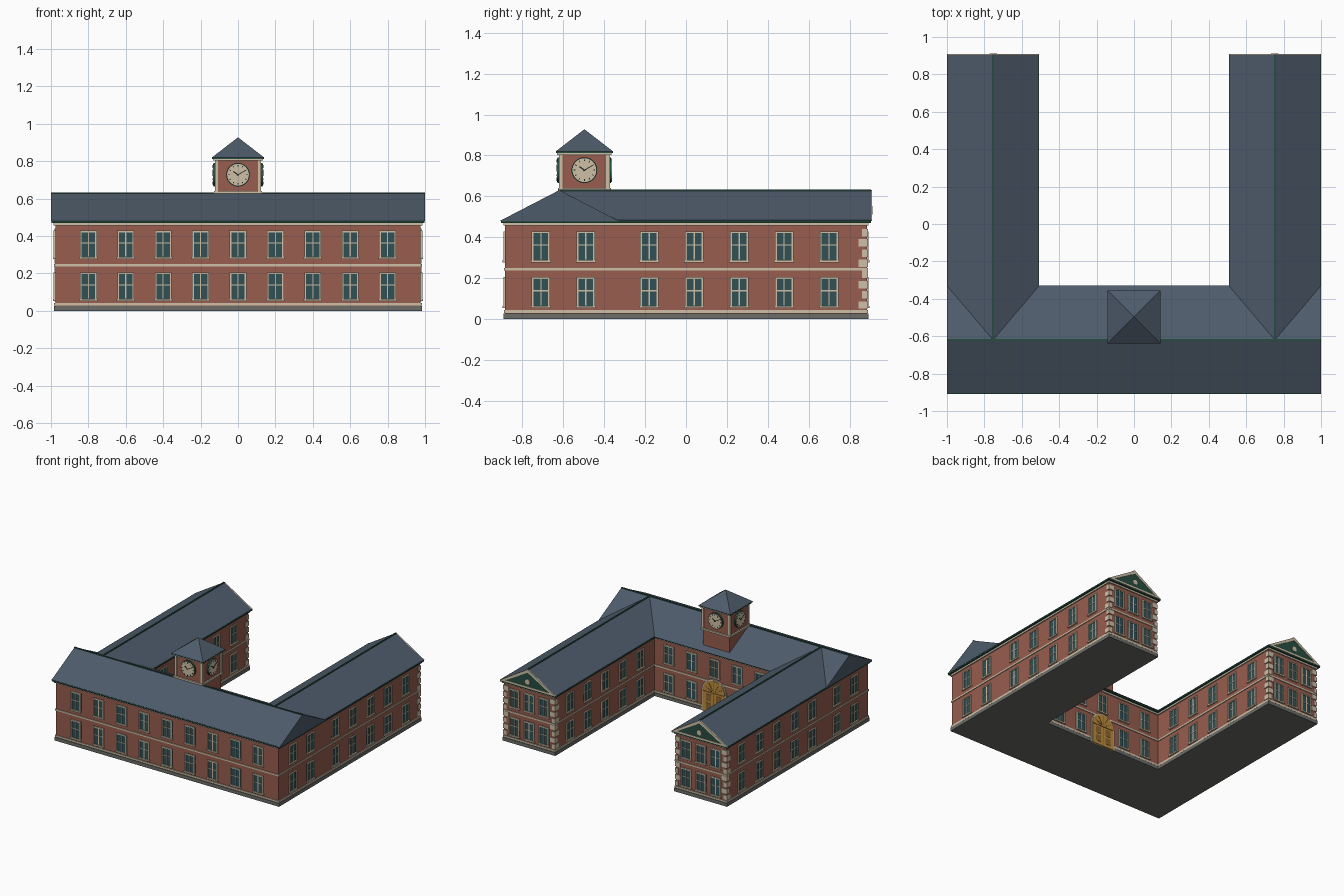
import bpy, bmesh
from math import sin, cos, pi, radians
from mathutils import Matrix, Vector

if "Cube" in bpy.data.objects:
    bpy.data.objects.remove(bpy.data.objects["Cube"])

COLORS = {
    "brick": (0.31, 0.11, 0.075), "slate": (0.075, 0.105, 0.145),
    "cream": (0.62, 0.53, 0.39), "glass": (0.03, 0.08, 0.09),
    "green": (0.02, 0.075, 0.05), "gold": (0.50, 0.26, 0.05),
    "gold_dark": (0.27, 0.13, 0.03), "stone": (0.15, 0.15, 0.14),
    "black": (0.015, 0.015, 0.015),
}
MATS = {}
for n, c in COLORS.items():
    MATS[n] = bpy.data.materials.new(n)
    MATS[n].diffuse_color = (*c, 1)

PARTS = {}
I = Matrix.Identity(4)


def part(name, mat):
    return PARTS.setdefault(name, (bmesh.new(), mat))[0]


def prism(bm, pts, direction, M=I):
    """Extrude a planar polygon along a vector."""
    vs = [bm.verts.new(M @ Vector(p)) for p in pts]
    f = bm.faces.new(vs)
    r = bmesh.ops.extrude_face_region(bm, geom=[f], use_keep_orig=True)
    d = M.to_3x3() @ Vector(direction)
    for e in r["geom"]:
        if isinstance(e, bmesh.types.BMVert):
            e.co += d


def box(bm, lo, hi, M=I):
    (x0, y0, z0), (x1, y1, z1) = lo, hi
    prism(bm, [(x0, y0, z0), (x1, y0, z0), (x1, y1, z0), (x0, y1, z0)], (0, 0, z1 - z0), M)


def place(x, y, z, deg):
    """Local -y points out of the wall, local x is the viewer's right."""
    return Matrix.Translation((x, y, z)) @ Matrix.Rotation(radians(deg), 4, 'Z')


# U-shaped storeys, bands and gutter
WX, WY, IX, IY = 0.977, 0.885, 0.53, -0.36


def u_slab(name, mat, off, z0, z1):
    ox, oy, ix, iy = WX + off, WY + off, IX - off, IY + off
    pts = [(-ox, -oy), (ox, -oy), (ox, oy), (ix, oy), (ix, iy), (-ix, iy), (-ix, oy), (-ox, oy)]
    prism(part(name, mat), [(x, y, z0) for x, y in pts], (0, 0, z1 - z0))


u_slab("plinth", "stone", 0.008, 0, 0.027)
u_slab("brick_walls", "brick", 0, 0.027, 0.475)
u_slab("base_band", "cream", 0.006, 0.029, 0.043)
u_slab("string_course", "cream", 0.006, 0.238, 0.25)
u_slab("cornice", "cream", 0.009, 0.457, 0.47)
u_slab("gutter", "green", 0.021, 0.47, 0.483)

# Gabled roofs with ridge caps
Z0, Z1, RX = 0.48, 0.63, 0.753
prism(part("front_roof", "slate"), [(-1, -0.91, Z0), (-1, -0.62, Z1), (-1, -0.33, Z0)], (2, 0, 0))
box(part("ridge_caps", "green"), (-1, -0.625, Z1 - 0.006), (1, -0.615, Z1 + 0.003))
for s in (-1, 1):
    tri = [(s * 0.507, Z0), (s * RX, Z1), (s * 1.0, Z0)]
    prism(part("wing_roofs", "slate"), [(x, -0.62, z) for x, z in tri], (0, 1.524, 0))
    box(part("ridge_caps", "green"), (s * RX - 0.005, -0.62, Z1 - 0.006), (s * RX + 0.005, 0.904, Z1 + 0.003))
    # Pediment on the wing end
    c = (s * RX, Z0 + 0.052)
    inner = [(c[0] + (x - c[0]) * 0.78, c[1] + (z - c[1]) * 0.74) for x, z in tri]
    prism(part("pediment_panels", "green"), [(x, 0.90, z) for x, z in inner], (0, 0.006, 0))
    for i in range(3):
        j = (i + 1) % 3
        q = [tri[i], tri[j], inner[j], inner[i]]
        prism(part("pediment_trim", "cream"), [(x, 0.90, z) for x, z in q], (0, 0.009, 0))
    disc = [(c[0] + 0.02 * cos(a * pi / 8), 0.90, c[1] + 0.02 * sin(a * pi / 8)) for a in range(16)]
    prism(part("pediment_roundels", "cream"), disc, (0, 0.012, 0))
    # Corner quoins on the wing end
    for cx, inw in ((s * WX, -s), (s * IX, s)):
        for k in range(8):
            z = 0.05 + k * 0.05 + (0.004 if k > 3 else 0)
            lx, ly = (0.042, 0.024) if k % 2 else (0.024, 0.042)
            xs = sorted((cx - inw * 0.005, cx + inw * lx))
            box(part("quoins", "cream"), (xs[0], WY - ly, z), (xs[1], WY + 0.005, z + 0.036))


# Casement windows
def window(M, w=0.09, h=0.148):
    fr, a, t, d = part("window_frames", "cream"), w / 2, 0.009, -0.009
    box(part("window_glass", "glass"), (-a, -0.003, 0), (a, 0.01, h), M)
    for x in (-a, a - t):
        box(fr, (x, d, 0), (x + t, 0.01, h), M)
    box(fr, (-a + t, d, h - t), (a - t, 0.01, h), M)
    box(fr, (-a - 0.004, d - 0.004, -0.004), (a + 0.004, 0.01, t - 0.002), M)
    box(fr, (-0.003, -0.006, t), (0.003, 0.01, h - t), M)
    box(fr, (-a + t, -0.0055, h * 0.53), (a - t, 0.01, h * 0.53 + 0.005), M)


for z in (0.057, 0.281):
    for i in range(-4, 5):
        window(place(i * 0.2, -WY, z, 0))
    for i in range(-2, 3):
        if i or z > 0.2:
            window(place(i * 0.2, IY, z, 180))
    for s in (-1, 1):
        for y in (-0.71, -0.49, -0.18, 0.04, 0.26, 0.48, 0.70):
            window(place(s * WX, y, z, s * 90))
            if y > -0.3:
                window(place(s * IX, y, z, -s * 90))
        for i in (-1, 0, 1):
            window(place(s * RX + i * 0.13, WY, z, 180))


# Arched courtyard door
def arch(name, mat, r, spring, depth):
    pts = [(r, 0, 0)] + [(r * cos(a * pi / 14), 0, spring + r * sin(a * pi / 14)) for a in range(15)] + [(-r, 0, 0)]
    prism(part(name, mat), pts, (0, -depth, 0), place(0, IY, 0.0, 180))


D = place(0, IY, 0, 180)
arch("door_surround", "cream", 0.108, 0.16, 0.010)
arch("arched_door", "gold", 0.098, 0.16, 0.013)
dt = part("door_panels", "gold_dark")
box(dt, (-0.003, -0.015, 0.01), (0.003, 0, 0.16), D)
box(dt, (-0.095, -0.016, 0.158), (0.095, 0, 0.164), D)
for x in (-0.068, 0.022):
    for z0, z1 in ((0.025, 0.075), (0.09, 0.145)):
        box(dt, (x, -0.015, z0), (x + 0.046, 0, z1), D)
for k in range(1, 6):
    R = D @ Matrix.Translation((0, 0, 0.16)) @ Matrix.Rotation(k * pi / 6 - pi / 2, 4, 'Y')
    box(dt, (-0.0025, -0.015, 0.02), (0.0025, 0, 0.09), R)

# Clock tower
TY = -0.497


def tower_box(name, mat, r, z0, z1):
    box(part(name, mat), (-r, TY - r, z0), (r, TY + r, z1))


tower_box("tower_body", "brick", 0.118, 0.47, 0.81)
tower_box("tower_base_trim", "cream", 0.129, 0.627, 0.64)
tower_box("tower_cornice", "cream", 0.133, 0.803, 0.815)
tower_box("tower_eave", "green", 0.139, 0.813, 0.821)
for sx in (-1, 1):
    for sy in (-1, 1):
        x, y = sx * 0.115, TY + sy * 0.115
        box(part("tower_pilasters", "cream"), (x - 0.009, y - 0.009, 0.63), (x + 0.009, y + 0.009, 0.81))
bm = part("tower_roof", "slate")
base = [bm.verts.new((x * 0.141, TY + y * 0.141, 0.819)) for x, y in ((-1, -1), (1, -1), (1, 1), (-1, 1))]
top = bm.verts.new((0, TY, 0.928))
bm.faces.new(base)
for i in range(4):
    bm.faces.new((base[i], base[(i + 1) % 4], top))

# Four clock faces with ticks and hands
for k in range(4):
    C = place(0, TY, 0.728, k * 90) @ Matrix.Translation((0, -0.118, 0))
    for name, mat, r, d in (("clock_rims", "green", 0.063, 0.013), ("clock_faces", "cream", 0.058, 0.016)):
        ring = [(r * cos(a * pi / 16), 0, r * sin(a * pi / 16)) for a in range(32)]
        prism(part(name, mat), ring, (0, -d, 0), C)
    for deg, w, z0, z1 in [(t * 30, 0.002, 0.044, 0.053) for t in range(12)] + [(305, 0.003, -0.006, 0.03), (60, 0.002, -0.008, 0.043)]:
        R = C @ Matrix.Rotation(radians(deg), 4, 'Y')
        box(part("clock_hands_and_ticks", "black"), (-w, -0.018, z0), (w, -0.012, z1), R)

# Turn the collected parts into objects
for name, (bm, mat) in PARTS.items():
    bmesh.ops.recalc_face_normals(bm, faces=bm.faces)
    me = bpy.data.meshes.new(name)
    bm.to_mesh(me)
    bm.free()
    me.materials.append(MATS[mat])
    bpy.context.scene.collection.objects.link(bpy.data.objects.new(name, me))

for m in bpy.data.materials:
    if m.users and not m.is_grease_pencil:
        m.use_nodes = True
        m.node_tree.nodes["Principled BSDF"].inputs["Base Color"].default_value = m.diffuse_color
